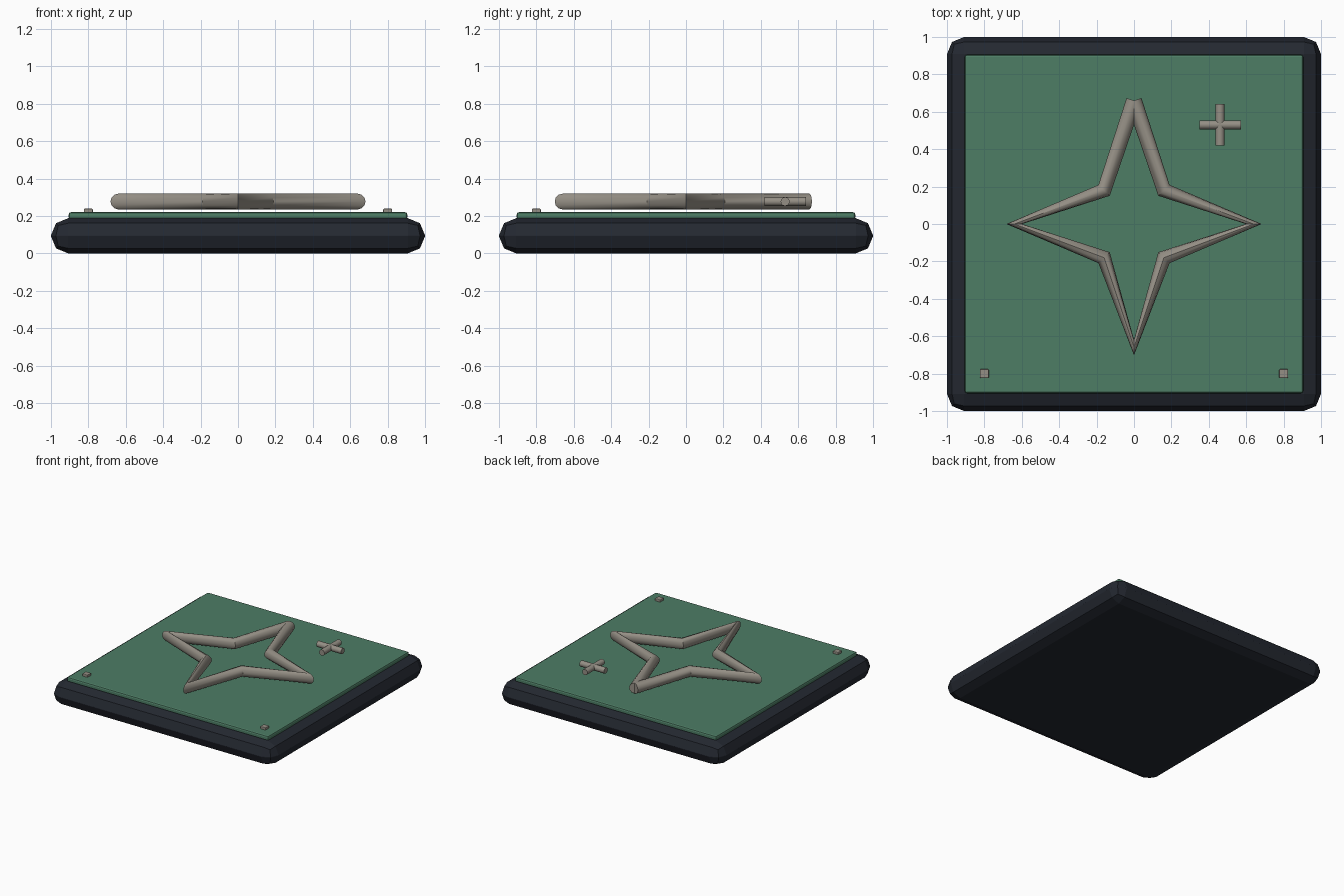
import bpy
import math

if "Cube" in bpy.data.objects:
    bpy.data.objects.remove(bpy.data.objects["Cube"])


def material(name, rgb):
    m = bpy.data.materials.new(name)
    m.diffuse_color = (*rgb, 1)
    m.use_nodes = True
    m.node_tree.nodes["Principled BSDF"].inputs["Base Color"].default_value = m.diffuse_color
    return m


DARK = material("dark_slate", (0.017, 0.021, 0.03))
GREEN = material("green", (0.075, 0.205, 0.13))
STONE = material("warm_grey", (0.3, 0.275, 0.235))


def box(name, center, size, bevel, segments, mat):
    bpy.ops.mesh.primitive_cube_add(size=1, location=center)
    ob = bpy.context.object
    ob.name = name
    ob.scale = size
    bpy.ops.object.transform_apply(location=False, rotation=False, scale=True)
    mod = ob.modifiers.new("bevel", 'BEVEL')
    mod.width = bevel
    mod.segments = segments
    ob.data.materials.append(mat)
    return ob


def tube(name, points, radius, mat, resolution=4):
    cu = bpy.data.curves.new(name, 'CURVE')
    cu.dimensions = '3D'
    cu.bevel_depth = radius
    cu.bevel_resolution = resolution
    cu.use_fill_caps = True
    sp = cu.splines.new('POLY')
    sp.points.add(len(points) - 1)
    for p, co in zip(sp.points, points):
        p.co = (*co, 1)
    ob = bpy.data.objects.new(name, cu)
    bpy.context.collection.objects.link(ob)
    cu.materials.append(mat)
    # Turn into a mesh with smooth sides and sharp caps
    bpy.ops.object.select_all(action='DESELECT')
    ob.select_set(True)
    bpy.context.view_layer.objects.active = ob
    bpy.ops.object.convert(target='MESH')
    bpy.ops.object.shade_smooth_by_angle(angle=math.radians(40))
    return bpy.context.object


# Slab and inset face
box("base_slab", (0, 0, 0.094), (2, 2, 0.188), 0.092, 2, DARK)
box("face_panel", (0, 0, 0.2), (1.81, 1.81, 0.04), 0.012, 2, GREEN)

# Four-pointed star outline, starting and ending at the top tip
Z = 0.277
star = [(0, 0.66), (0.16, 0.18), (0.64, 0), (0.16, -0.18), (0, -0.66),
        (-0.16, -0.18), (-0.64, 0), (-0.16, 0.18), (0, 0.66)]
tube("star_outline", [(x, y, Z) for x, y in star], 0.042, STONE)

# Small plus made of two crossing rods
cx, cy, arm = 0.46, 0.53, 0.111
tube("plus_bar_across", [(cx - arm, cy, Z), (cx + arm, cy, Z)], 0.024, STONE)
tube("plus_bar_upright", [(cx, cy - arm, Z), (cx, cy + arm, Z)], 0.024, STONE)

# Corner studs
for side, sx in (("left", -1), ("right", 1)):
    box(f"corner_stud_{side}", (sx * 0.8, -0.8, 0.227), (0.048, 0.048, 0.024), 0.005, 2, STONE)
